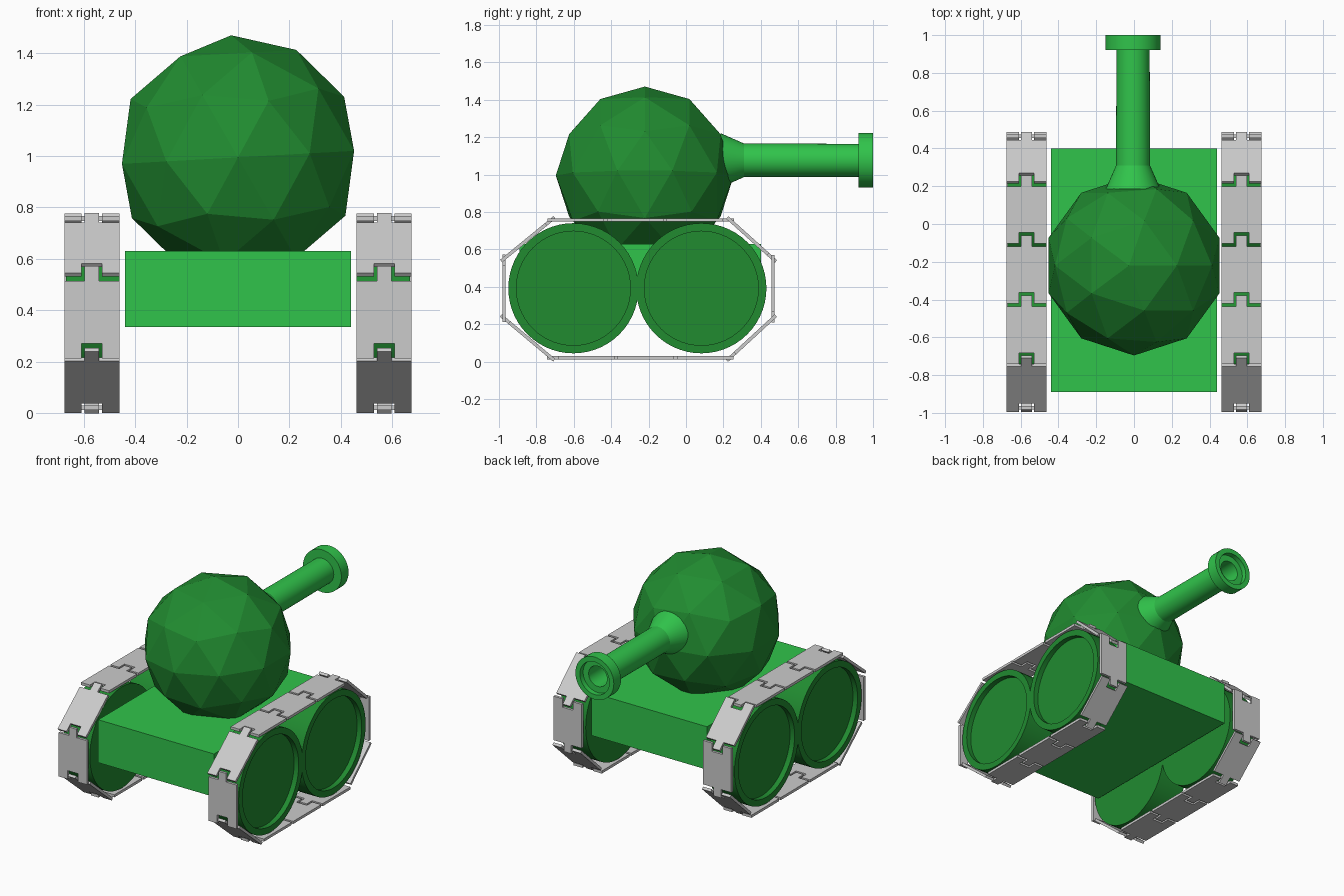
import bpy, bmesh, math
from mathutils import Vector, Matrix

if "Cube" in bpy.data.objects:
    bpy.data.objects.remove(bpy.data.objects["Cube"])


def material(name, color):
    m = bpy.data.materials.new(name)
    m.diffuse_color = (*color, 1)
    m.use_nodes = True
    m.node_tree.nodes["Principled BSDF"].inputs["Base Color"].default_value = m.diffuse_color
    return m


BRIGHT = material("bright_green", (0.03, 0.55, 0.07))
DARK = material("dark_green", (0.015, 0.26, 0.03))


def finish(bm, name, mat=None, smooth=False):
    bmesh.ops.recalc_face_normals(bm, faces=bm.faces[:])
    if smooth:
        for f in bm.faces:
            f.smooth = True
        for e in bm.edges:
            e.smooth = len(e.link_faces) == 2 and e.calc_face_angle() < math.radians(20)
    me = bpy.data.meshes.new(name)
    bm.to_mesh(me)
    bm.free()
    if mat:
        me.materials.append(mat)
    ob = bpy.data.objects.new(name, me)
    bpy.context.collection.objects.link(ob)
    return ob


def lathe(name, profile, axis, center, mat, steps):
    """Spin (radius, distance) points about a world axis through center."""
    bm = bmesh.new()
    axis, center = Vector(axis), Vector(center)
    up = Vector((0, 0, 1))
    vs = [bm.verts.new(center + axis * d + up * r) for r, d in profile]
    es = [bm.edges.new(p) for p in zip(vs, vs[1:])]
    bmesh.ops.spin(bm, geom=vs + es, cent=center, axis=axis,
                   angle=math.tau, steps=steps, use_duplicate=False)
    bmesh.ops.remove_doubles(bm, verts=bm.verts[:], dist=1e-4)
    return finish(bm, name, mat, True)


# Hull
bm = bmesh.new()
bmesh.ops.create_cube(bm, size=1, matrix=Matrix.Translation((0, -0.245, 0.482))
                      @ Matrix.Diagonal((0.88, 1.29, 0.295, 1)))
finish(bm, "hull", BRIGHT)

# Faceted turret, leaning slightly to one side
bm = bmesh.new()
bmesh.ops.create_icosphere(bm, subdivisions=2, radius=0.476,
                           matrix=Matrix.Translation((0, -0.22, 0.995))
                           @ Matrix.Rotation(math.radians(-3.2), 4, 'Y'))
finish(bm, "turret", DARK)

# Gun barrel with flared root, muzzle ring and hollow bore
lathe("gun_barrel",
      [(0, 0.185), (0.145, 0.185), (0.09, 0.31), (0.088, 0.922), (0.146, 0.922),
       (0.146, 1.0), (0.112, 1.0), (0.112, 0.965), (0.07, 0.965), (0.07, 0.4), (0, 0.4)],
      (0, 1, 0), (-0.005, 0, 1.076), BRIGHT, 40)

# Wheels, recessed on the outer face
for side, label in ((1, "right"), (-1, "left")):
    for y, place in ((-0.602, "front"), (0.082, "rear")):
        lathe(f"{label}_{place}_wheel",
              [(0, 0.462), (0.348, 0.462), (0.348, 0.67), (0.305, 0.67),
               (0.305, 0.635), (0, 0.635)],
              (side, 0, 0), (0, y, 0.392), DARK, 56)

# Track loop (y, z), running up the front and back along the top
corners = [(-0.72, 0.757), (0.235, 0.757), (0.465, 0.55), (0.465, 0.232),
           (0.235, 0.02), (-0.72, 0.02), (-0.973, 0.232), (-0.973, 0.55)]
LINKS = [3, 1, 1, 1, 3, 1, 1, 1]
HALF, TAB, NOTCH, THICK = 0.107, 0.028, 0.04, 0.018


def add_link(bm, x, a, b):
    """Plate from a to b with a notch at the start and a tab at the end."""
    d = (b - a).normalized()
    n = Vector((0, -d.z, d.y))
    L = (b - a).length
    half = [(NOTCH, 0.038), (NOTCH, -0.02), (HALF, -0.02),
            (HALF, L - 0.036), (TAB, L - 0.036), (TAB, L + 0.022)]
    outline = half + [(-w, s) for w, s in reversed(half)]
    loops = [[bm.verts.new(a + Vector((x + w, 0, 0)) + d * s + n * k * THICK / 2)
              for w, s in outline] for k in (-1, 1)]
    for loop in loops:
        bm.faces.new(loop)
    for i in range(len(outline)):
        j = (i + 1) % len(outline)
        bm.faces.new((loops[0][i], loops[0][j], loops[1][j], loops[1][i]))


for x, label in ((0.569, "right"), (-0.569, "left")):
    bm = bmesh.new()
    for i, count in enumerate(LINKS):
        a = Vector((0, *corners[i]))
        b = Vector((0, *corners[(i + 1) % 8]))
        for k in range(count):
            add_link(bm, x, a.lerp(b, k / count), a.lerp(b, (k + 1) / count))
    finish(bm, f"{label}_track")
